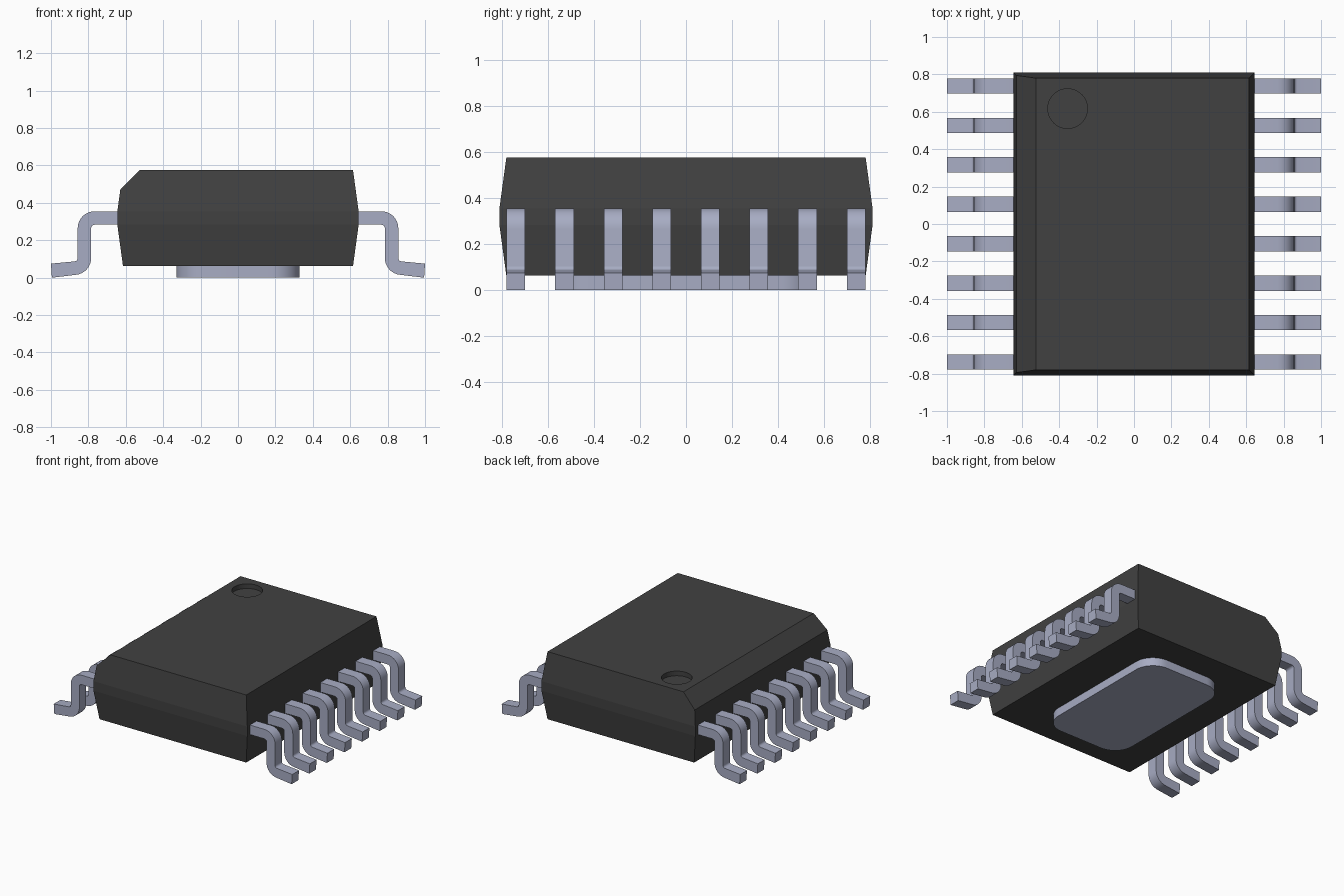
import bpy, bmesh, math
from mathutils import Vector

if "Cube" in bpy.data.objects:
    bpy.data.objects.remove(bpy.data.objects["Cube"])


def material(name, rgb, rough, metal=0.0):
    m = bpy.data.materials.new(name)
    m.use_nodes = True
    m.diffuse_color = (*rgb, 1)
    b = m.node_tree.nodes["Principled BSDF"]
    b.inputs["Base Color"].default_value = (*rgb, 1)
    b.inputs["Roughness"].default_value = rough
    b.inputs["Metallic"].default_value = metal
    return m


BLACK = material("black plastic", (0.053, 0.053, 0.053), 0.6)
METAL = material("tinned metal", (0.39, 0.415, 0.55), 0.4)


def add_object(name, bm, mat):
    bmesh.ops.recalc_face_normals(bm, faces=bm.faces)
    me = bpy.data.meshes.new(name)
    bm.to_mesh(me)
    bm.free()
    me.materials.append(mat)
    ob = bpy.data.objects.new(name, me)
    bpy.context.collection.objects.link(ob)
    return ob


def activate(ob):
    bpy.ops.object.select_all(action='DESELECT')
    ob.select_set(True)
    bpy.context.view_layer.objects.active = ob


def smooth(ob):
    activate(ob)
    bpy.ops.object.shade_smooth_by_angle(angle=math.radians(30))


def arc(cx, cy, r, a0, a1, n=8):
    angles = [math.radians(a0 + (a1 - a0) * i / n) for i in range(n + 1)]
    return [(cx + r * math.cos(a), cy + r * math.sin(a)) for a in angles]


def prism(points, depth):
    """Extrude a closed outline of 3D points along the depth vector."""
    bm = bmesh.new()
    face = bm.faces.new([bm.verts.new(p) for p in points])
    ext = bmesh.ops.extrude_face_region(bm, geom=[face], use_keep_orig=True)
    moved = [g for g in ext["geom"] if isinstance(g, bmesh.types.BMVert)]
    bmesh.ops.translate(bm, verts=moved, vec=depth)
    return bm


# Body: stacked rectangles (half x, half y, z) with drafted sides
bm = bmesh.new()
rings = []
for hx, hy, z in [(0.615, 0.78, 0.063), (0.645, 0.81, 0.283),
                  (0.645, 0.81, 0.355), (0.615, 0.78, 0.575)]:
    rings.append([bm.verts.new((sx * hx, sy * hy, z))
                  for sx, sy in ((-1, -1), (1, -1), (1, 1), (-1, 1))])
for lo, hi in zip(rings, rings[1:]):
    for i in range(4):
        j = (i + 1) % 4
        bm.faces.new((lo[i], lo[j], hi[j], hi[i]))
bm.faces.new(rings[0][::-1])
bm.faces.new(rings[-1])
# Chamfer along the pin-one side
bmesh.ops.bisect_plane(bm, geom=bm.verts[:] + bm.edges[:] + bm.faces[:],
                       plane_co=Vector((-0.525, 0, 0.575)),
                       plane_no=Vector((-1, 0, 1)), clear_outer=True)
bmesh.ops.holes_fill(bm, edges=[e for e in bm.edges if e.is_boundary])
body = add_object("body", bm, BLACK)

# Round pin-one dimple cut into the top
ring = arc(-0.355, 0.617, 0.106, 0, 360, 48)[:-1]
cutter = add_object("dimple_cutter",
                    prism([(x, y, 0.54) for x, y in ring], (0, 0, 0.1)), BLACK)
cutter.hide_render = True
cut = body.modifiers.new("dimple", 'BOOLEAN')
cut.operation = 'DIFFERENCE'
cut.solver = 'EXACT'
cut.object = cutter
activate(body)
bpy.ops.object.modifier_apply(modifier=cut.name)
bpy.data.objects.remove(cutter)

# Thermal pad with rounded corners
R, PX, PY = 0.15, 0.33, 0.567
outline = []
for sx, sy, a in ((1, 1, 0), (-1, 1, 90), (-1, -1, 180), (1, -1, 270)):
    outline += arc(sx * (PX - R), sy * (PY - R), R, a, a + 90, 10)
pad = add_object("thermal_pad",
                 prism([(x, y, 0) for x, y in outline], (0, 0, 0.07)), METAL)
smooth(pad)

# Gull-wing lead, side profile in x and z
profile = [(0.63, 0.355)]
profile += arc(0.767, 0.265, 0.09, 90, 0)
profile += arc(0.875, 0.105, 0.018, 180, 266, 5)
profile += [(1.0, 0.075), (0.995, 0.0)]
profile += arc(0.875, 0.105, 0.09, 266, 180)
profile += arc(0.767, 0.265, 0.018, 0, 90, 5)
profile += [(0.63, 0.283)]
WIDTH, PITCH = 0.081, 0.211
lead = add_object("lead_left_1",
                  prism([(x, -WIDTH / 2, z) for x, z in profile], (0, WIDTH, 0)),
                  METAL)
smooth(lead)

# Eight leads on each side share one mesh
for side, turn in (("left", 0), ("right", math.pi)):
    for i in range(8):
        name = f"lead_{side}_{i + 1}"
        ob = lead
        if name != lead.name:
            ob = bpy.data.objects.new(name, lead.data)
            bpy.context.collection.objects.link(ob)
        ob.location.y = (i - 3.5) * PITCH
        ob.rotation_euler.z = turn
